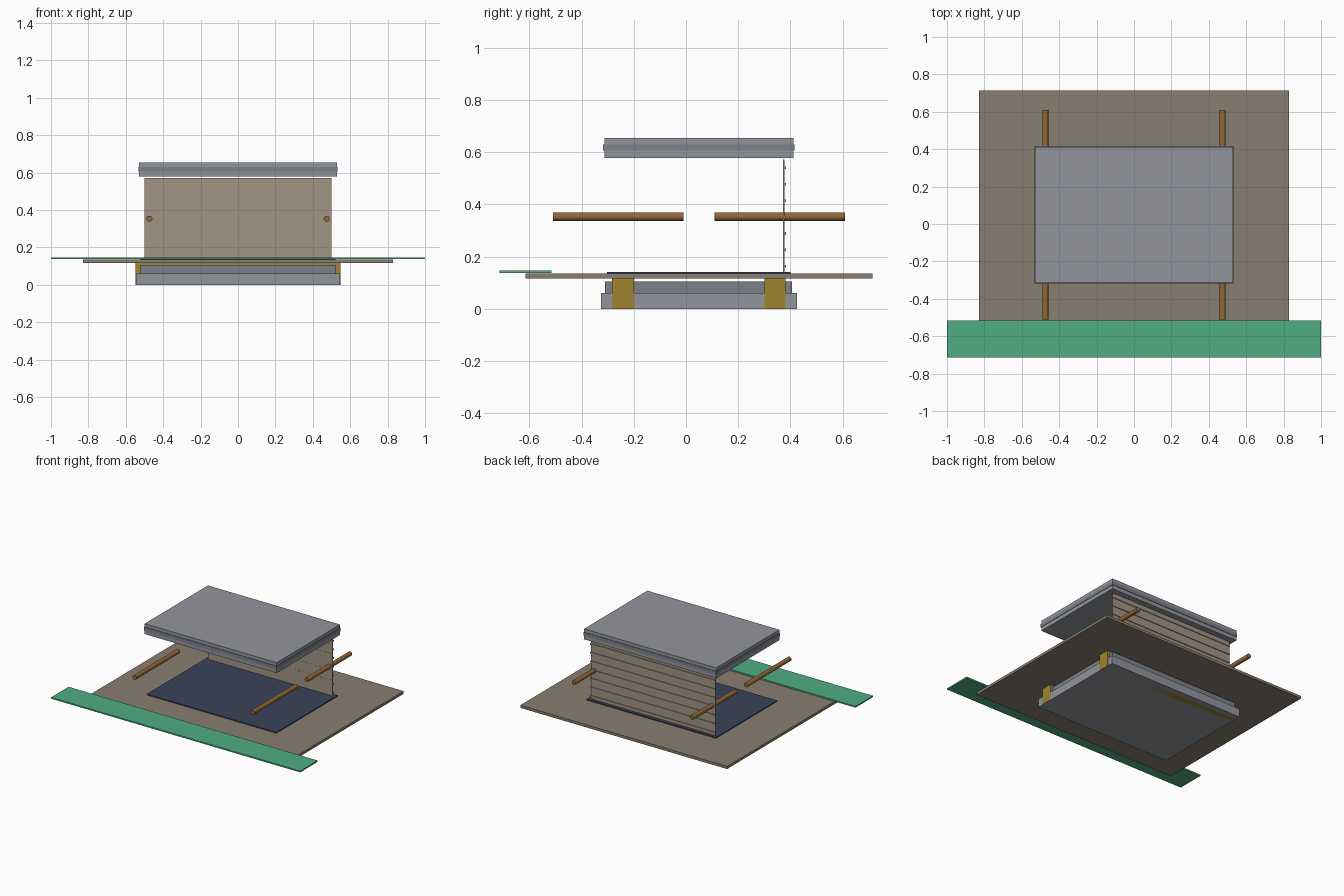
import bpy, bmesh
from math import radians

if "Cube" in bpy.data.objects:
    bpy.data.objects.remove(bpy.data.objects["Cube"])


def material(name, r, g, b):
    m = bpy.data.materials.new(name)
    m.diffuse_color = (r, g, b, 1)
    m.use_nodes = True
    m.node_tree.nodes["Principled BSDF"].inputs["Base Color"].default_value = m.diffuse_color
    return m


stone = material("stone_grey", 0.29, 0.30, 0.33)
dark_stone = material("dark_stone", 0.20, 0.22, 0.25)
earth = material("earth_brown", 0.25, 0.21, 0.16)
plank = material("plank_tan", 0.36, 0.30, 0.23)
gold = material("gold", 0.35, 0.23, 0.03)
green = material("green", 0.08, 0.42, 0.23)
wood = material("wood", 0.29, 0.14, 0.04)
navy = material("navy", 0.04, 0.055, 0.10)


def box(name, x, y, z, mat):
    """Box from (min, max) pairs on each axis."""
    bm = bmesh.new()
    bmesh.ops.create_cube(bm, size=1)
    for v in bm.verts:
        v.co = [lo + (c + 0.5) * (hi - lo) for c, (lo, hi) in zip(v.co, (x, y, z))]
    me = bpy.data.meshes.new(name)
    bm.to_mesh(me)
    bm.free()
    me.materials.append(mat)
    ob = bpy.data.objects.new(name, me)
    bpy.context.collection.objects.link(ob)
    return ob


# stepped foundation
box("foundation_lower", (-0.545, 0.545), (-0.325, 0.425), (0, 0.06), stone)
box("foundation_upper", (-0.525, 0.525), (-0.31, 0.407), (0.06, 0.105), dark_stone)

# cross beams running through the foundation
box("front_cross_beam", (-0.548, 0.548), (-0.283, -0.2), (0, 0.116), gold)
box("rear_cross_beam", (-0.548, 0.548), (0.3, 0.382), (0, 0.116), gold)

# ground board, front strip and floor mat
box("ground_board", (-0.83, 0.83), (-0.615, 0.715), (0.116, 0.135), earth)
box("front_strip", (-1, 1), (-0.715, -0.515), (0.137, 0.147), green)
box("floor_mat", (-0.52, 0.52), (-0.303, 0.4), (0.135, 0.142), navy)

# back wall with battens behind and thin seams in front
box("back_wall", (-0.5, 0.5), (0.372, 0.378), (0.142, 0.572), plank)
for i in range(7):
    z = 0.163 + 0.0628 * i
    box(f"wall_batten_{i + 1}", (-0.5, 0.5), (0.377, 0.384), (z - 0.005, z + 0.005), plank)
for i, z in enumerate((0.255, 0.328, 0.445, 0.513)):
    box(f"wall_seam_{i + 1}", (-0.5, 0.5), (0.371, 0.373), (z - 0.0015, z + 0.0015), plank)

# carrying poles
for side, x in (("left", -0.474), ("right", 0.474)):
    for end, y in (("front", -0.26), ("rear", 0.36)):
        bpy.ops.mesh.primitive_cylinder_add(vertices=20, radius=0.016, depth=0.5,
                                            location=(x, y, 0.353),
                                            rotation=(radians(90), 0, 0))
        pole = bpy.context.object
        pole.name = f"{end}_{side}_pole"
        pole.data.materials.append(wood)
        bpy.ops.object.shade_smooth_by_angle()

# layered roof slab
box("roof_lower", (-0.53, 0.53), (-0.313, 0.412), (0.578, 0.606), stone)
box("roof_middle", (-0.533, 0.533), (-0.317, 0.416), (0.606, 0.63), dark_stone)
box("roof_top", (-0.53, 0.53), (-0.313, 0.412), (0.63, 0.654), stone)
